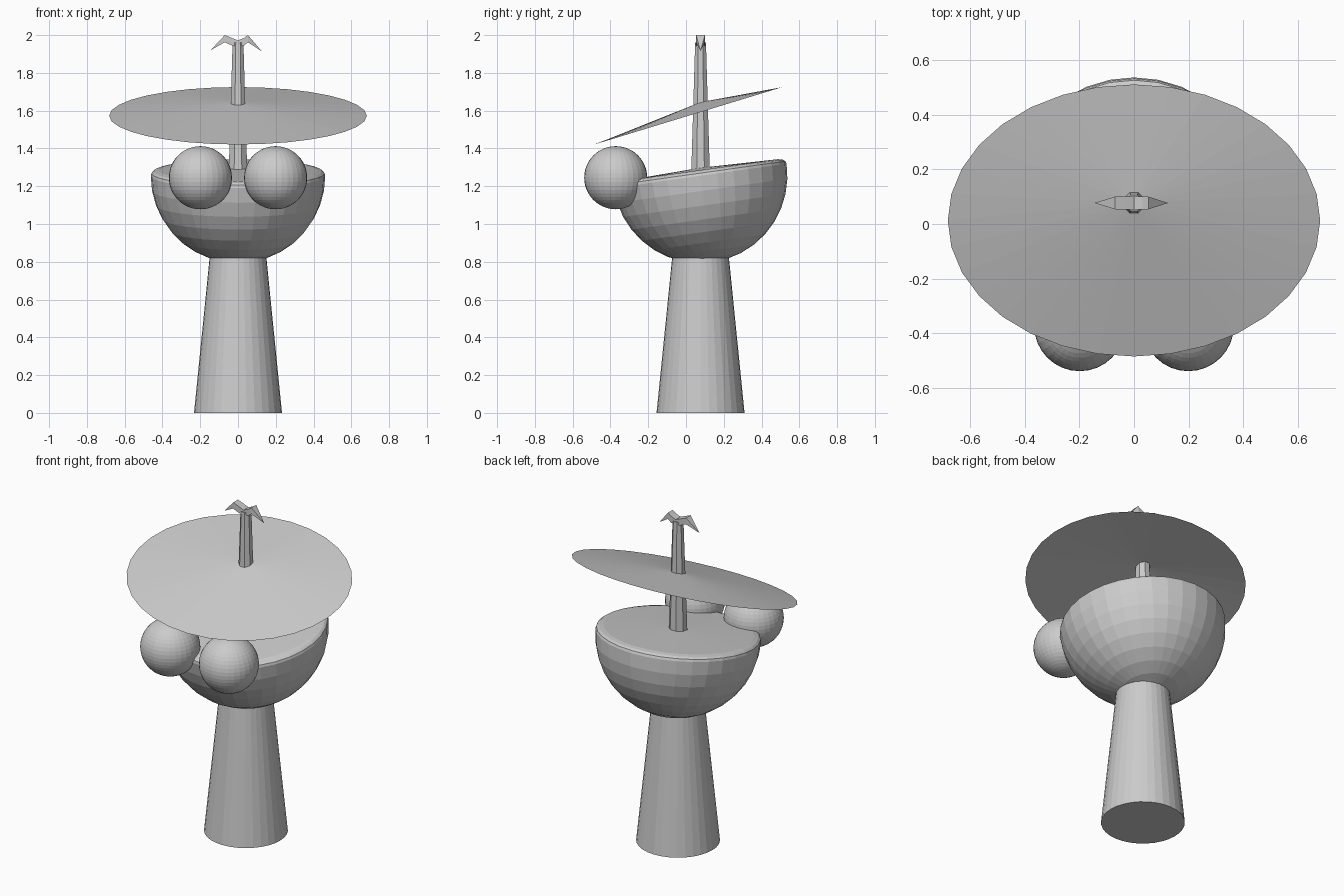
import bpy, bmesh, math
from mathutils import Matrix, Vector

old = bpy.data.objects.get("Cube")
if old:
    bpy.data.objects.remove(old, do_unlink=True)

grey = bpy.data.materials.new("plain_grey")
grey.use_nodes = True
color = (0.6, 0.6, 0.6, 1)
grey.diffuse_color = color
grey.node_tree.nodes["Principled BSDF"].inputs["Base Color"].default_value = color

AXIS_Y = 0.077
SIDES = 32


def finish(name, bm, closed=True):
    """Turn a bmesh into a named, flat-shaded grey object."""
    if closed:
        bmesh.ops.recalc_face_normals(bm, faces=bm.faces)
    mesh = bpy.data.meshes.new(name)
    bm.to_mesh(mesh)
    bm.free()
    mesh.materials.append(grey)
    obj = bpy.data.objects.new(name, mesh)
    bpy.context.collection.objects.link(obj)
    return obj


def tapered(name, sides, r1, r2, z1, z2, turn=0.0):
    bm = bmesh.new()
    place = Matrix.Translation((0, AXIS_Y, (z1 + z2) / 2)) @ Matrix.Rotation(turn, 4, 'Z')
    bmesh.ops.create_cone(bm, cap_ends=True, segments=sides, radius1=r1,
                          radius2=r2, depth=z2 - z1, matrix=place)
    return finish(name, bm)


def revolve(name, profile, matrix):
    bm = bmesh.new()
    verts = [bm.verts.new((r, 0, h)) for r, h in profile]
    edges = [bm.edges.new(pair) for pair in zip(verts, verts[1:])]
    bmesh.ops.spin(bm, geom=verts + edges, cent=(0, 0, 0), axis=(0, 0, 1),
                   angle=math.tau, steps=SIDES, use_duplicate=False)
    bmesh.ops.remove_doubles(bm, verts=bm.verts, dist=0.0005)
    bmesh.ops.transform(bm, matrix=matrix, verts=bm.verts)
    return finish(name, bm)


# Pedestal
tapered("pedestal", SIDES, 0.233, 0.15, 0, 0.825)

# Tilted half-sphere bowl with a softened rim and a nearly flat lid
R = 0.462
arc = [(R * math.sin(a), -R * math.cos(a))
       for a in (math.pi / 2 * i / 9 for i in range(10))]
lid = [(0.458, 0.014), (0.445, 0.024), (0.42, 0.03), (0, 0.042)]
revolve("bowl", arc + lid,
        Matrix.Translation((0, AXIS_Y - 0.002, 1.255)) @ Matrix.Rotation(math.radians(8), 4, 'X'))

# Pair of ball eyes
for side, label in ((1, "left"), (-1, "right")):
    bm = bmesh.new()
    bmesh.ops.create_uvsphere(bm, u_segments=SIDES, v_segments=24, radius=0.167,
                              matrix=Matrix.Translation((side * 0.199, -0.372, 1.245)))
    finish(label + "_eye", bm)

# Thin tilted canopy: a shallow fan rising to the mast
bm = bmesh.new()
apex = bm.verts.new((0, AXIS_Y, 1.645))
rim = []
for i in range(SIDES):
    a = math.tau * i / SIDES
    rim.append(bm.verts.new((0.682 * math.cos(a), 0.013 + 0.498 * math.sin(a),
                             1.573 + 0.152 * math.sin(a))))
for a, b in zip(rim, rim[1:] + rim[:1]):
    bm.faces.new((apex, a, b))
finish("canopy", bm, closed=False)

# Mast
tapered("mast", 8, 0.054, 0.031, 1.25, 1.96, math.pi / 8)

# Two-pronged hook on the mast: sections between pointed tips
bm = bmesh.new()
tips = [bm.verts.new((x, AXIS_Y, z)) for x, z in ((-0.145, 1.92), (0.125, 1.915))]
rings = []
for x, low, high in ((-0.07, 1.962, 2.0), (-0.032, 1.945, 1.985), (0, 1.94, 1.972),
                     (0.032, 1.945, 1.985), (0.053, 1.962, 2.0)):
    rings.append([bm.verts.new((x, AXIS_Y + dy, z)) for dy, z in
                  ((-0.023, low), (0.023, low), (0.023, high), (-0.023, high))])
for i in range(4):
    j = (i + 1) % 4
    for p, q in zip(rings, rings[1:]):
        bm.faces.new((p[i], p[j], q[j], q[i]))
    bm.faces.new((tips[0], rings[0][j], rings[0][i]))
    bm.faces.new((tips[1], rings[-1][i], rings[-1][j]))
finish("mast_hook", bm)
